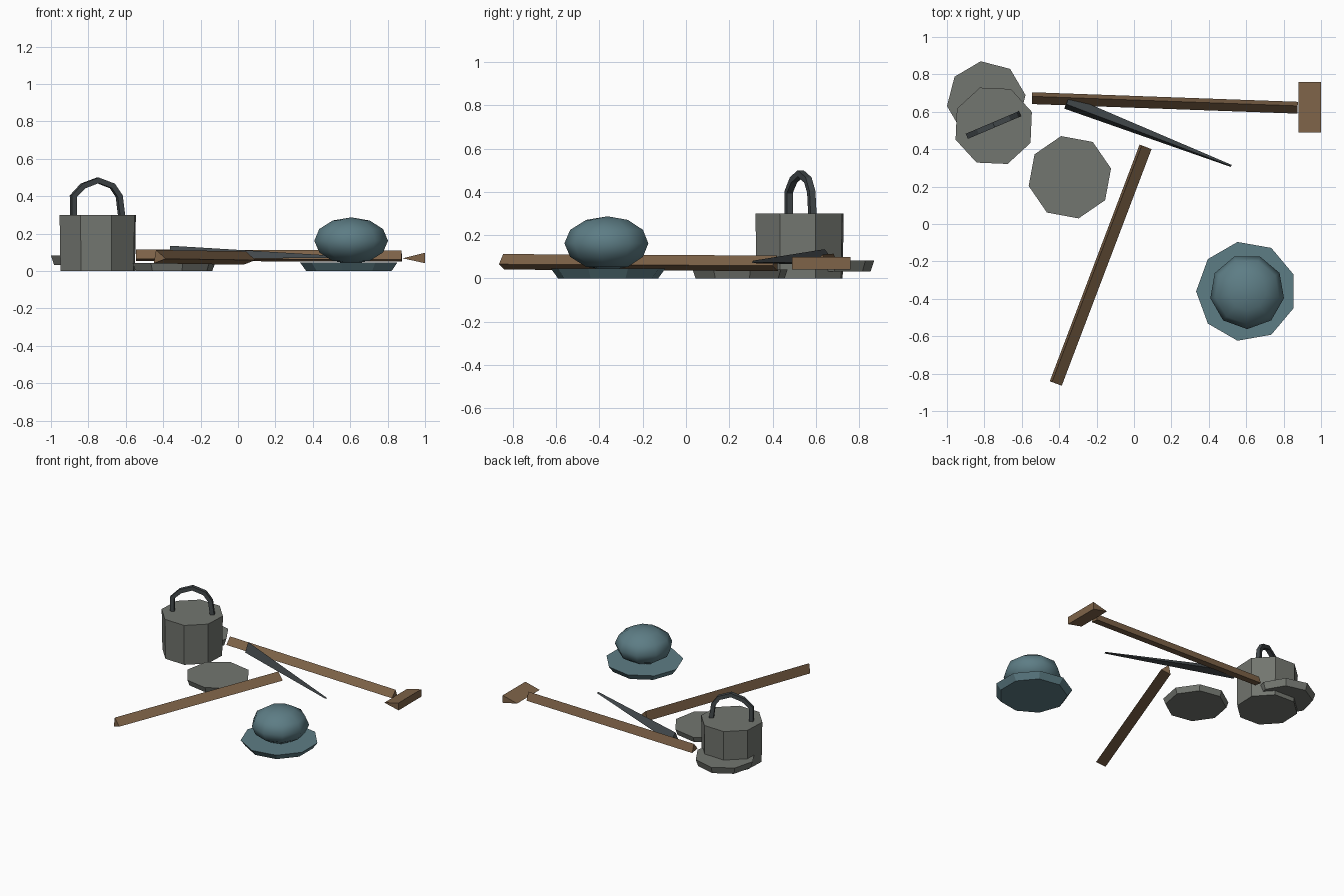
import bpy, bmesh
from math import radians, cos, sin, pi
from mathutils import Vector, Matrix

cube = bpy.data.objects.get("Cube")
if cube:
    bpy.data.objects.remove(cube)


def material(name, r, g, b):
    m = bpy.data.materials.new(name)
    m.use_nodes = True
    m.diffuse_color = (r, g, b, 1)
    m.node_tree.nodes["Principled BSDF"].inputs["Base Color"].default_value = (r, g, b, 1)
    return m


STONE = material("stone grey", 0.17, 0.18, 0.16)
IRON = material("dark iron", 0.055, 0.065, 0.07)
WOOD = material("brown wood", 0.21, 0.125, 0.065)
CLOTH = material("dusty blue", 0.11, 0.205, 0.235)


def finish(name, bm, mat):
    bmesh.ops.recalc_face_normals(bm, faces=bm.faces)
    mesh = bpy.data.meshes.new(name)
    bm.to_mesh(mesh)
    bm.free()
    mesh.materials.append(mat)
    obj = bpy.data.objects.new(name, mesh)
    bpy.context.collection.objects.link(obj)
    return obj


def drum(name, mat, x, y, z0, z1, r_low, r_top, turn=0.0, sides=8):
    """Low-poly disc or pot standing between two heights."""
    bm = bmesh.new()
    place = Matrix.Translation((x, y, (z0 + z1) / 2)) @ Matrix.Rotation(radians(turn), 4, "Z")
    bmesh.ops.create_cone(bm, cap_ends=True, segments=sides, radius1=r_low,
                          radius2=r_top, depth=z1 - z0, matrix=place)
    return finish(name, bm, mat)


def sweep(name, mat, points, radii, sides=3, roll=0.0, up=(0, 0, 1)):
    """Polygon section carried along a path."""
    pts = [Vector(p) for p in points]
    bm = bmesh.new()
    rings = []
    for i, p in enumerate(pts):
        along = (pts[min(i + 1, len(pts) - 1)] - pts[max(i - 1, 0)]).normalized()
        side = along.cross(Vector(up)).normalized()
        high = side.cross(along)
        angles = [radians(roll) + 2 * pi * k / sides for k in range(sides)]
        rings.append([bm.verts.new(p + radii[i] * (cos(a) * side + sin(a) * high))
                      for a in angles])
    for a, b in zip(rings, rings[1:]):
        for k in range(sides):
            j = (k + 1) % sides
            bm.faces.new((a[k], a[j], b[j], b[k]))
    bm.faces.new(rings[0])
    bm.faces.new(rings[-1])
    return finish(name, bm, mat)


# Cooking pot with its bail handle
PX, PY = -0.75, 0.525
drum("pot", STONE, PX, PY, 0, 0.3, 0.212, 0.217, 20)
swing = radians(23)
arch = [(-0.14, 0.27), (-0.142, 0.40), (-0.085, 0.455), (0, 0.485),
        (0.085, 0.455), (0.125, 0.40), (0.142, 0.27)]
sweep("pot_handle", IRON,
      [(PX + u * cos(swing), PY + 0.005 + u * sin(swing), z) for u, z in arch],
      [0.021] * len(arch), sides=4, roll=45, up=(-sin(swing), cos(swing), 0))

# Flat plates
drum("plate_loose", STONE, -0.343, 0.25, 0, 0.042, 0.21, 0.225, 12)
drum("plate_under_pot", STONE, -0.79, 0.66, 0.032, 0.083, 0.195, 0.212, 8)

# Hat: brim and faceted, smoothly shaded crown
drum("hat_brim", CLOTH, 0.6, -0.36, 0, 0.045, 0.235, 0.268, 10, sides=9)
bm = bmesh.new()
shape = (Matrix.Translation((0.605, -0.362, 0.162))
         @ Matrix.Rotation(radians(20), 4, "Z")
         @ Matrix.Diagonal((0.2, 0.2, 0.125, 1)))
bmesh.ops.create_uvsphere(bm, u_segments=9, v_segments=6, radius=1, matrix=shape)
for f in bm.faces:
    f.smooth = True
finish("hat_crown", bm, CLOTH)

# Three-sided wooden staff and tool shaft
sweep("staff", WOOD, [(-0.425, -0.85, 0.073), (0.055, 0.415, 0.066)],
      [0.042, 0.042], roll=-10)
sweep("axe_shaft", WOOD, [(-0.545, 0.676, 0.078), (0.875, 0.625, 0.074)],
      [0.037, 0.037], roll=-20)

# Wedge head, thin edge toward the shaft
bm = bmesh.new()
ends = [[bm.verts.new((x, y, z)) for x, z in ((0.88, 0.068), (1.0, 0.042), (1.0, 0.098))]
        for y in (0.49, 0.76)]
for k in range(3):
    j = (k + 1) % 3
    bm.faces.new((ends[0][k], ends[0][j], ends[1][j], ends[1][k]))
for e in ends:
    bm.faces.new(e)
finish("axe_head", bm, WOOD)

# Tapering spike blade
sweep("spike", IRON, [(-0.36, 0.648, 0.092), (0.52, 0.31, 0.075)],
      [0.044, 0.007], roll=80)
